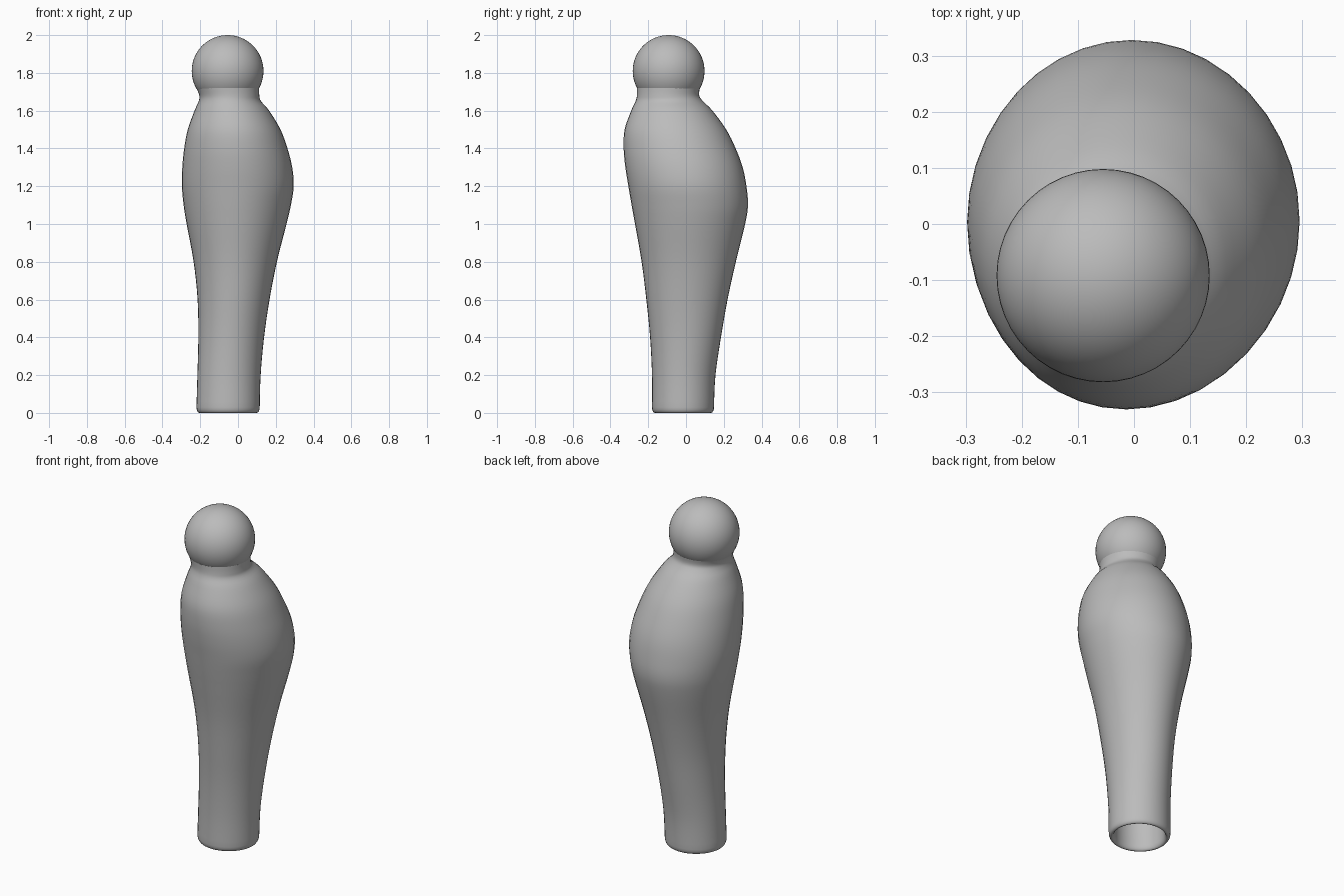
import bpy
import bmesh
from math import cos, sin, pi, radians

SIDES = 40
STEPS = 4
WALL = 0.03

# Remove the default cube
default_cube = bpy.data.objects.get("Cube")
if default_cube:
    bpy.data.objects.remove(default_cube, do_unlink=True)


def make_material(name, colour):
    material = bpy.data.materials.new(name)
    material.use_nodes = True
    material.diffuse_color = colour
    for node in material.node_tree.nodes:
        if node.type == "BSDF_PRINCIPLED":
            node.inputs["Base Color"].default_value = colour
    return material


def smooth_between(before, start, end, after, t):
    """Catmull-Rom blend of two neighbouring profile rows."""
    return [
        b + 0.5 * t * (c - a + t * (2 * a - 5 * b + 4 * c - d + t * (3 * (b - c) + d - a)))
        for a, b, c, d in zip(before, start, end, after)
    ]


def refine(rows):
    """Add smooth in-between rows to a coarse profile."""
    result = []
    last = len(rows) - 1
    for i in range(last):
        before, after = rows[max(i - 1, 0)], rows[min(i + 2, last)]
        for step in range(STEPS):
            result.append(smooth_between(before, rows[i], rows[i + 1], after, step / STEPS))
    result.append(rows[last])
    return result


def add_ring(mesh, row, inset=0.0):
    """Elliptical cross-section from its height and four extents."""
    height, left, right, front, back = row
    middle_x, middle_y = (left + right) / 2, (front + back) / 2
    radius_x, radius_y = (right - left) / 2 - inset, (back - front) / 2 - inset
    angles = [2 * pi * i / SIDES for i in range(SIDES)]
    return [
        mesh.verts.new((middle_x + radius_x * cos(a), middle_y + radius_y * sin(a), height))
        for a in angles
    ]


def finish(mesh, name, material):
    bmesh.ops.recalc_face_normals(mesh, faces=mesh.faces)
    data = bpy.data.meshes.new(name)
    mesh.to_mesh(data)
    mesh.free()
    data.materials.append(material)
    part = bpy.data.objects.new(name, data)
    bpy.context.collection.objects.link(part)
    bpy.ops.object.select_all(action="DESELECT")
    part.select_set(True)
    bpy.context.view_layer.objects.active = part
    bpy.ops.object.shade_smooth_by_angle(angle=radians(60))
    return part


grey = make_material("plain grey", (0.5, 0.5, 0.5, 1.0))

# Body profile: height, then extents to -x, +x, -y, +y
body_profile = [
    (0.03, -0.22, 0.115, -0.18, 0.148),
    (0.2, -0.215, 0.12, -0.18, 0.156),
    (0.4, -0.21, 0.138, -0.19, 0.185),
    (0.6, -0.214, 0.167, -0.21, 0.22),
    (0.8, -0.235, 0.206, -0.235, 0.264),
    (1.0, -0.272, 0.257, -0.27, 0.313),
    (1.1, -0.288, 0.28, -0.288, 0.328),
    (1.2, -0.297, 0.295, -0.305, 0.32),
    (1.3, -0.295, 0.287, -0.321, 0.3),
    (1.4, -0.285, 0.262, -0.33, 0.263),
    (1.5, -0.266, 0.225, -0.325, 0.213),
    (1.6, -0.23, 0.165, -0.29, 0.14),
    (1.65, -0.208, 0.122, -0.267, 0.09),
    (1.68, -0.205, 0.113, -0.26, 0.07),
    (1.72, -0.22, 0.112, -0.26, 0.073),
]
outer_rows = refine(body_profile)

# Hollow body: cavity from the top down, round the rim, then up the outside
body_mesh = bmesh.new()
cavity_rows = [row for row in outer_rows if row[0] < 1.5]
rings = [add_ring(body_mesh, row, WALL) for row in reversed(cavity_rows)]
base = outer_rows[0]
for i in range(1, 8):
    angle = pi * i / 8
    rim_row = [base[0] * (1 - sin(angle))] + list(base[1:])
    rings.append(add_ring(body_mesh, rim_row, WALL * (1 + cos(angle)) / 2))
rings += [add_ring(body_mesh, row) for row in outer_rows]

for lower, upper in zip(rings, rings[1:]):
    for i in range(SIDES):
        j = (i + 1) % SIDES
        body_mesh.faces.new((lower[i], lower[j], upper[j], upper[i]))
body_mesh.faces.new(rings[0])
body_mesh.faces.new(rings[-1])
finish(body_mesh, "body", grey)

# Ball head
head_mesh = bmesh.new()
bmesh.ops.create_uvsphere(head_mesh, u_segments=48, v_segments=32, radius=0.19)
bmesh.ops.translate(head_mesh, verts=head_mesh.verts, vec=(-0.055, -0.092, 1.81))
finish(head_mesh, "head", grey)
